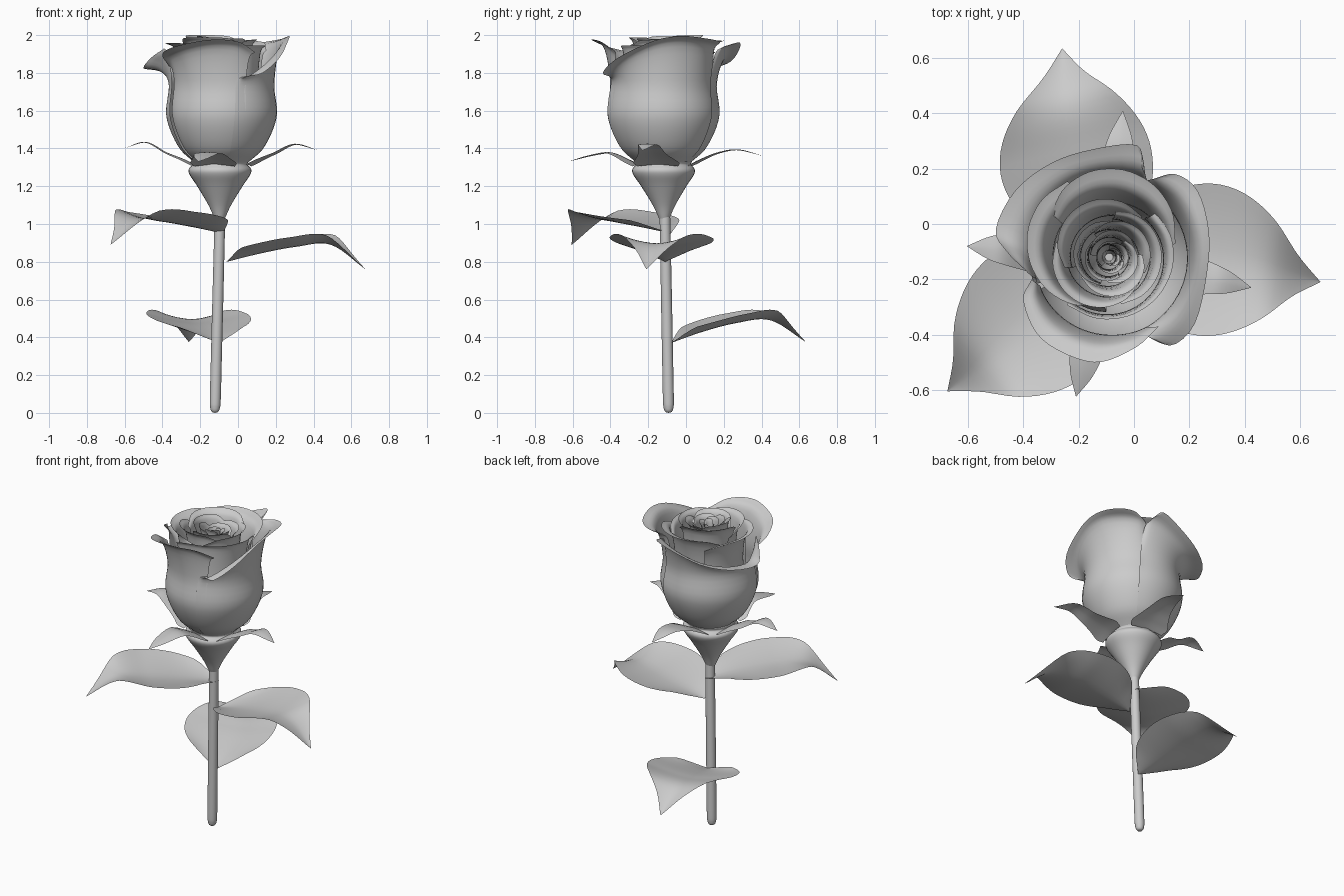
import bpy
import math
from mathutils import Vector

if "Cube" in bpy.data.objects:
    bpy.data.objects.remove(bpy.data.objects["Cube"], do_unlink=True)

grey = bpy.data.materials.new("plain_grey")
grey.use_nodes = True
GREY = (0.6, 0.6, 0.6, 1)
grey.diffuse_color = GREY
grey.node_tree.nodes["Principled BSDF"].inputs["Base Color"].default_value = GREY

AXIS = Vector((-0.09, -0.12, 0))


def spline(pts, t):
    """Point on a Catmull-Rom curve through pts, t from 0 to 1."""
    pts = [Vector(p) for p in pts]
    pts = [2 * pts[0] - pts[1]] + pts + [2 * pts[-1] - pts[-2]]
    n = len(pts) - 3
    i = min(int(t * n), n - 1)
    f = t * n - i
    a, b, c, d = pts[i:i + 4]
    return 0.5 * (2 * b + (c - a) * f + (2 * a - 5 * b + 4 * c - d) * f ** 2
                  + (3 * b - a - 3 * c + d) * f ** 3)


def surface(name, func, nu, nv, wrap=False):
    """Grid mesh from func(u, v), both 0 to 1."""
    verts = [func(i / nu, j / nv) for i in range(nu + 1) for j in range(nv + 1)]
    w = nv + 1
    faces = [(i * w + j, (i + 1) * w + j, (i + 1) * w + j + 1, i * w + j + 1)
             for i in range(nu) for j in range(nv)]
    mesh = bpy.data.meshes.new(name)
    mesh.from_pydata(verts, [], faces)
    mesh.materials.append(grey)
    mesh.shade_smooth()
    obj = bpy.data.objects.new(name, mesh)
    bpy.context.collection.objects.link(obj)
    if wrap:
        weld = obj.modifiers.new("weld", 'WELD')
        weld.merge_threshold = 0.0005


def lathe(name, profile, lower, upper):
    """Turn a (radius, height) profile around a slightly leaning axis."""
    z0, z1 = profile[0][1], profile[-1][1]

    def func(u, v):
        r, z = spline(profile, v)
        c = Vector(lower).lerp(Vector(upper), (z - z0) / (z1 - z0))
        a = u * math.tau
        return (c.x + r * math.cos(a), c.y + r * math.sin(a), z)
    surface(name, func, 32, 35, True)


def petal(name, rim, size, tilt=0.0, spread=1.2):
    """Cupped petal growing from the flower base to a rim of world points."""
    mid = spline(rim, 0.5) - AXIS
    centre = math.atan2(mid.y, mid.x)

    def func(u, v):
        p = spline(rim, u) - AXIS
        r = math.hypot(p.x, p.y)
        turn = math.atan2(p.y, p.x) - centre
        turn = (turn + math.pi) % math.tau - math.pi
        s = size + tilt * (2 * u - 1)
        bell = [(0.14 * s, 1.325), (0.225 * s, 1.41), (0.288 * s, 1.57),
                (0.275 * s, 1.74)]
        r1 = bell[-1][0]
        bell += [(r1 + (r - r1) * 0.35, 1.74 + (p.z - 1.74) * 0.8), (r, p.z)]
        q = spline(bell, v)
        k = spread + (1 - spread) * v ** 3
        a = centre + turn * k
        return (AXIS.x + q.x * math.cos(a), AXIS.y + q.x * math.sin(a), q.y)
    surface(name, func, 28, 24)


# Stem with a rounded foot
lathe("stem", [(0, 0), (0.017, 0.006), (0.026, 0.028), (0.029, 0.08), (0.029, 0.3),
               (0.029, 0.6), (0.028, 1.06)], (-0.122, -0.092), (-0.095, -0.112))

# Swollen cup under the flower
lathe("flower_cup", [(0.028, 1.03), (0.06, 1.10), (0.12, 1.2), (0.16, 1.26),
                     (0.165, 1.29), (0.145, 1.315), (0.14, 1.34), (0, 1.35)],
      (-0.097, -0.115), (-0.095, -0.12))

# Large outer petals with flared rims
petal("front_petal", [(-0.37, -0.2, 1.84), (-0.40, -0.28, 1.90), (-0.33, -0.42, 1.94),
                      (-0.15, -0.5, 1.975), (0.0, -0.45, 1.965), (0.09, -0.37, 1.91)],
      1.01, 0.03, 0.82)
petal("left_petal", [(0.04, -0.38, 1.78), (0.13, -0.44, 1.80), (0.22, -0.36, 1.88),
                     (0.265, -0.17, 1.97), (0.27, -0.02, 1.995), (0.23, 0.12, 1.98),
                     (0.15, 0.18, 1.965), (0.06, 0.16, 1.95)], 1.025, -0.025)
petal("back_petal", [(0.03, 0.2, 1.94), (0.01, 0.285, 1.96), (-0.15, 0.27, 1.9),
                     (-0.3, 0.22, 1.85), (-0.43, 0.12, 1.825), (-0.5, -0.02, 1.825),
                     (-0.46, -0.1, 1.88), (-0.39, -0.17, 1.93)], 1.02, -0.025)

# Inner rings of petals with curled lips, winding towards the heart
rings = [(0.255, 1.96, -0.02, 0.05), (0.185, 1.99, -0.01, 0.01), (0.13, 1.985, 0.01, 0),
         (0.09, 1.97, 0.01, 0), (0.055, 1.96, 0.01, 0), (0.03, 1.955, 0.01, 0)]
for n, (radius, top, dx, dy) in enumerate(rings):
    for k in range(3):
        facing = math.radians(120 * k + 47 * n + 75)
        rim = []
        for j in range(-3, 4):
            a = facing + j * math.radians(25)
            r = radius * (1.08 - 0.14 * (j / 3) ** 2 - 0.08 * j / 3)
            rim.append((AXIS.x + dx + r * math.cos(a), AXIS.y + dy + r * math.sin(a),
                        top + 0.01 - 0.05 * (j / 3) ** 4 - 0.012 * k))
        petal(f"inner_petal_{n}_{k}", rim, radius / 0.35, -0.05 * radius / 0.3, 1.05)


def blade(name, path, widths, lift):
    """Leaf-like blade along a path, its sides raised by lift."""
    along = Vector(path[-1]) - Vector(path[0])
    side = Vector((-along.y, along.x, 0)).normalized()

    def func(u, v):
        s = 2 * v - 1
        w = max(spline([(x, 0) for x in widths], u).x, 0)
        rise = lift * abs(s) ** 1.6 * min(1, w * 6)
        return spline(path, u) + side * w * s + Vector((0, 0, rise))
    surface(name, func, 28, 12)


# Three broad leaves: foot, tip, height of the arch and sideways bow
leaves = [("back_leaf", (-0.10, -0.08, 0.37), (-0.26, 0.635, 0.375), 0.49, (-0.04, -0.01)),
          ("left_leaf", (-0.06, -0.11, 0.80), (0.675, -0.21, 0.76), 0.89, (0.0, 0.025)),
          ("right_leaf", (-0.08, -0.08, 0.95), (-0.675, -0.605, 0.89), 1.02, (-0.01, -0.025))]
for name, foot, tip, arch, bow in leaves:
    foot, tip = Vector(foot), Vector(tip)
    path = [foot]
    for t, rise, bend in ((0.25, 0.5, 0.8), (0.5, 0.88, 1), (0.75, 1.0, 0.8)):
        p = foot.lerp(tip, t) + Vector((*bow, 0)) * bend
        p.z = foot.z + (arch - foot.z) * rise
        path.append(p)
    blade(name, path + [tip],
          [0.0, 0.16, 0.24, 0.272, 0.272, 0.24, 0.175, 0.075, 0.0], 0.05)

# Four curling sepals around the cup
sepals = [("back_sepal", (-0.04, 0.41, 1.36)), ("right_sepal", (-0.605, -0.08, 1.40)),
          ("left_sepal", (0.425, -0.23, 1.39)), ("front_sepal", (-0.21, -0.625, 1.33))]
for name, tip in sepals:
    tip = Vector(tip)
    out = tip - AXIS
    out.z = 0
    out.normalize()
    path = [AXIS + out * 0.14 + Vector((0, 0, 1.315)),
            AXIS + out * 0.2 + Vector((0, 0, 1.345)),
            AXIS + out * 0.29 + Vector((0, 0, 1.38)),
            AXIS + out * 0.4 + Vector((0, 0, tip.z + 0.035)), tip]
    blade(name, path, [0.11, 0.125, 0.10, 0.075, 0.06, 0.04, 0.0], -0.015)
